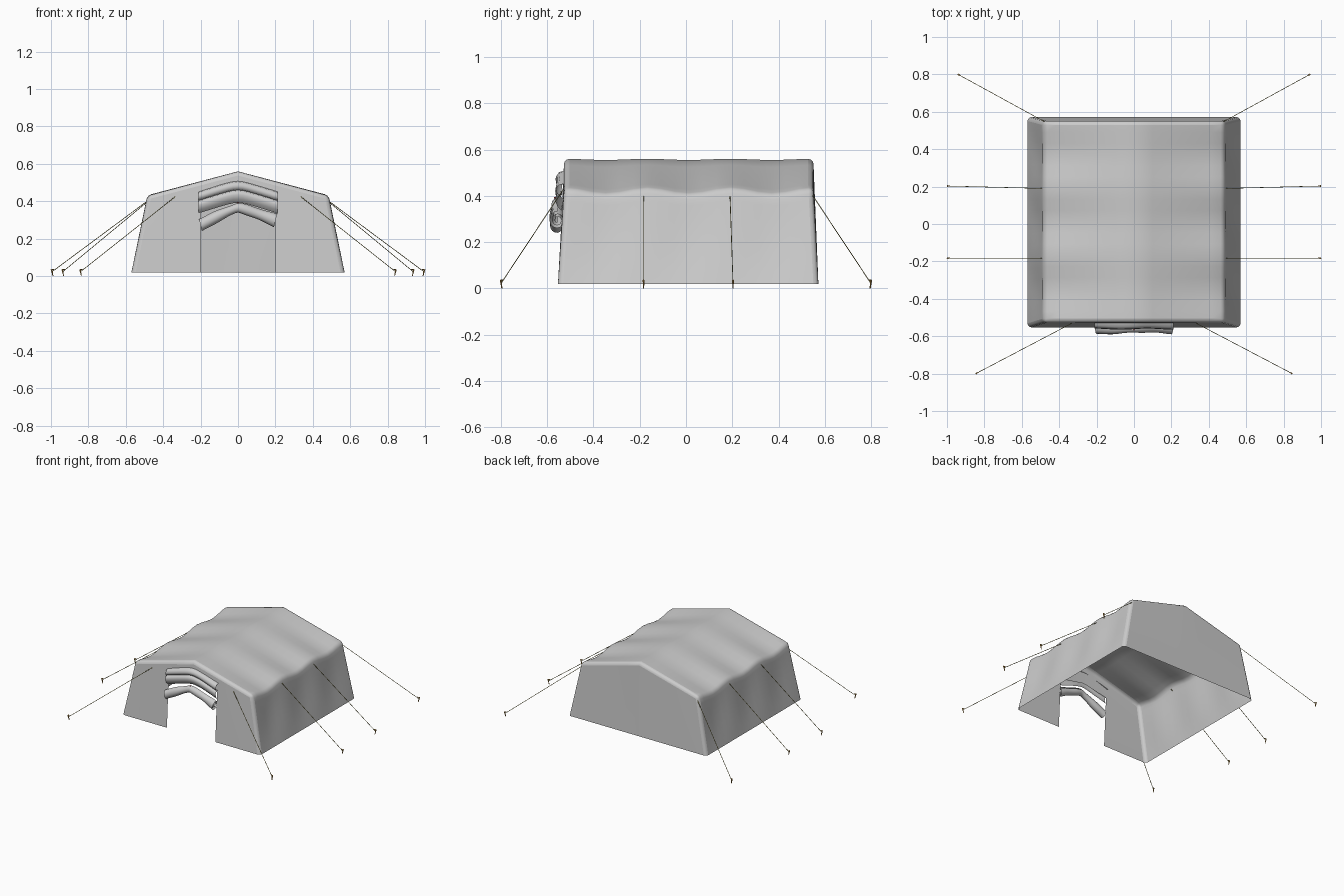
import bpy, bmesh, math
from mathutils import Vector

if "Cube" in bpy.data.objects:
    bpy.data.objects.remove(bpy.data.objects["Cube"])


def finish(name, bm, angle=50, color=None):
    bmesh.ops.remove_doubles(bm, verts=bm.verts, dist=0.0004)
    bmesh.ops.recalc_face_normals(bm, faces=bm.faces)
    me = bpy.data.meshes.new(name)
    bm.to_mesh(me)
    bm.free()
    ob = bpy.data.objects.new(name, me)
    bpy.context.collection.objects.link(ob)
    bpy.ops.object.select_all(action='DESELECT')
    ob.select_set(True)
    bpy.context.view_layer.objects.active = ob
    bpy.ops.object.shade_smooth_by_angle(angle=math.radians(angle))
    if color:
        me.materials.append(color)
    return ob


def grid(bm, rows, skip=lambda i, j: False):
    vs = [[bm.verts.new(p) for p in r] for r in rows]
    for i in range(len(vs) - 1):
        for j in range(len(vs[0]) - 1):
            if not skip(i, j):
                bm.faces.new((vs[i][j], vs[i + 1][j], vs[i + 1][j + 1], vs[i][j + 1]))


def mat(name, c):
    m = bpy.data.materials.new(name)
    m.diffuse_color = (*c, 1)
    m.use_nodes = True
    m.node_tree.nodes["Principled BSDF"].inputs["Base Color"].default_value = m.diffuse_color
    return m


rope_mat = mat("olive_rope", (0.30, 0.27, 0.08))
stake_mat = mat("stake_wood", (0.50, 0.28, 0.06))
red_mat = mat("red_tie", (0.6, 0.05, 0.05))

# Tent shell: shared measurements
HALF, EAVE_X, EAVE_Z, RIDGE, BASE = 0.57, 0.485, 0.432, 0.56, 0.02
ROWS, SECT = 8, 18
half = [0, 0.1, 0.2, 0.29, 0.385, 0.48, HALF]
cols = [-x for x in half[:0:-1]] + half


def sag(f):
    # drops between the four pole lines
    return math.sin(3 * math.pi * f) ** 2


def top_x(x):
    a = abs(x)
    if a > 0.2:
        a = 0.2 + (a - 0.2) * (EAVE_X - 0.2) / (HALF - 0.2)
    return math.copysign(a, x)


def roof_z(x, f):
    k = abs(x) / EAVE_X
    return RIDGE - (RIDGE - EAVE_Z) * k - sag(f) * (0.005 + 0.02 * k)


def shell_y(f, t):
    a = -0.553 + 0.027 * t
    b = 0.572 - 0.022 * t
    return a + (b - a) * f


def shell(x, f, t):
    z = BASE + (roof_z(top_x(x), f) - BASE) * t
    px = x + (top_x(x) - x) * t
    if abs(x) == HALF:
        px -= math.copysign(0.010 * sag(f) * math.sin(math.pi * t), x)
    return (px, shell_y(f, t), z)


bm = bmesh.new()
ts = [j / ROWS for j in range(ROWS + 1)]
fs = [i / SECT for i in range(SECT + 1)]
grid(bm, [[shell(x, f, 1) for x in cols] for f in fs])
for s in (-HALF, HALF):
    grid(bm, [[shell(s, f, t) for t in ts] for f in fs])
grid(bm, [[shell(x, 1, t) for t in ts] for x in cols])
grid(bm, [[shell(x, 0, t) for t in ts] for x in cols],
     lambda i, j: abs(cols[i] + cols[i + 1]) < 0.39 and j < 6)
tent = finish("tent_canvas", bm, 75)
bev = tent.modifiers.new("soft_edges", 'BEVEL')
bev.width = 0.022
bev.segments = 3
bev.limit_method = 'ANGLE'
bev.angle_limit = math.radians(42)

# Folded flap layers above the doorway
xs = [-0.21 + 0.42 * i / 16 for i in range(17)]
prof = [(-0.526, 0.508), (-0.548, 0.503), (-0.560, 0.485), (-0.553, 0.464),
        (-0.538, 0.460), (-0.556, 0.455), (-0.562, 0.435), (-0.552, 0.410), (-0.535, 0.392)]


def drop(x):
    return 0.055 * (math.sqrt(x * x + 0.0016) - 0.04) / 0.17


bm = bmesh.new()
grid(bm, [[(x, y + 0.003 * math.sin(22 * x), z - drop(x)) for y, z in prof] for x in xs])
finish("door_flap_folds", bm, 60)

# Rolled door hanging below the folds, spiral section swept along a drooping path
bm = bmesh.new()
rows = []
for i in range(25):
    x = -0.2 + 0.4 * i / 24
    k = abs(x) / 0.2
    zc = 0.364 - 0.082 * k ** 1.15 + 0.012 * x / 0.2
    size = 0.026 + 0.009 * k + 0.002 * math.sin(40 * x)
    yc = -0.556 + 0.003 * math.sin(15 * x)
    ring = []
    for j in range(41):
        a = math.pi / 2 + 5 * math.pi * j / 40
        r = size * (1 - 0.75 * j / 40)
        ring.append((x + 0.25 * r * math.sin(a) * (x / 0.2), yc + r * math.cos(a),
                     zc + 1.05 * r * math.sin(a)))
    rows.append(ring)
grid(bm, rows)
finish("rolled_door", bm, 70)

# Small tie in the middle of the roll
bm = bmesh.new()
bmesh.ops.create_uvsphere(bm, u_segments=8, v_segments=6, radius=0.004)
bmesh.ops.translate(bm, verts=bm.verts, vec=(0, -0.566, 0.392))
finish("door_tie", bm, 60, red_mat)


def rod(bm, a, b, r1, r2, n=6):
    a, b = Vector(a), Vector(b)
    d = b - a
    res = bmesh.ops.create_cone(bm, cap_ends=True, segments=n, radius1=r1, radius2=r2, depth=d.length)
    m = d.to_track_quat('Z', 'Y').to_matrix().to_4x4()
    m.translation = (a + b) / 2
    bmesh.ops.transform(bm, matrix=m, verts=res["verts"])


# Guy ropes and pegs, mirrored left and right
guys = {"front": ((0.335, -0.532, 0.425), (0.84, -0.797, 0.025)),
        "side_front": ((0.48, -0.183, 0.405), (0.992, -0.183, 0.025)),
        "side_back": ((0.48, 0.190, 0.405), (0.992, 0.203, 0.025)),
        "back": ((0.475, 0.545, 0.405), (0.935, 0.797, 0.025))}
for name, (a, b) in guys.items():
    for side, s in (("right", 1), ("left", -1)):
        p, q = Vector((s * a[0], a[1], a[2])), Vector((s * b[0], b[1], b[2]))
        bm = bmesh.new()
        rod(bm, p, q, 0.0018, 0.0018)
        finish(f"{name}_rope_{side}", bm, 60, rope_mat)
        out = Vector((q.x - p.x, q.y - p.y, 0)).normalized()
        bm = bmesh.new()
        foot = Vector((q.x, q.y, 0)) - out * 0.003
        head = Vector((q.x, q.y, 0.036)) + out * 0.005
        rod(bm, foot, head, 0.002, 0.005)
        rod(bm, head, head - out * 0.014, 0.003, 0.003)
        finish(f"{name}_peg_{side}", bm, 40, stake_mat)
